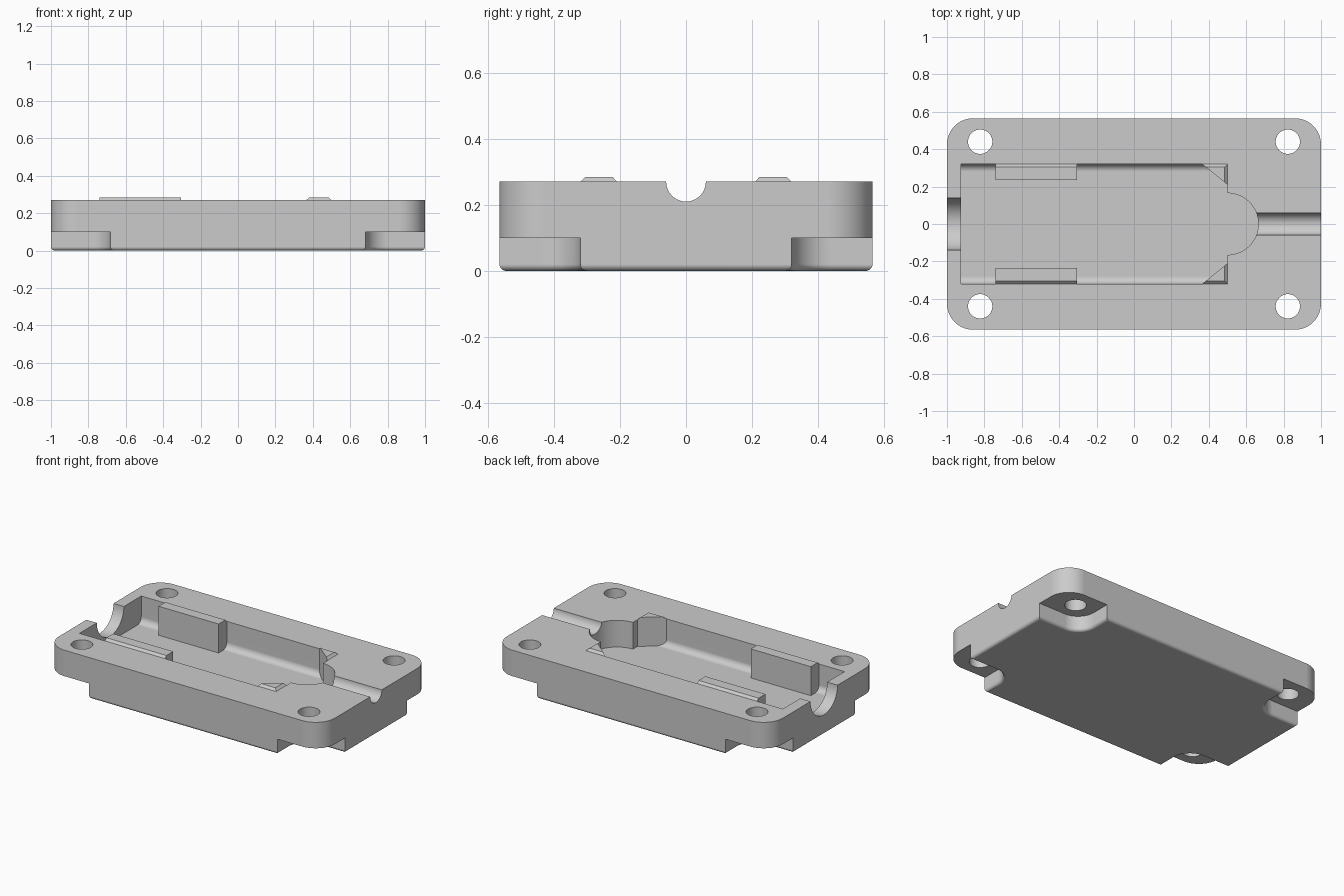
import bpy, bmesh
from math import cos, sin, pi

cube = bpy.data.objects.get("Cube")
if cube:
    bpy.data.objects.remove(cube, do_unlink=True)

# Main dimensions
HALF_X, HALF_Y, TOP = 1.0, 0.565, 0.27
FLOOR, LIP, LEDGE = 0.095, 0.285, 0.10
WALL_Y, END_X, HOLE_X, HOLE_Y = 0.32, 0.5, 0.8225, 0.44
CHAMFER = LIP - TOP

grey = bpy.data.materials.new("light grey plastic")
grey.use_nodes = True
colour = (0.6, 0.6, 0.6, 1)
grey.diffuse_color = colour
grey.node_tree.nodes["Principled BSDF"].inputs["Base Color"].default_value = colour


def arc(cx, cy, r, start, end, steps=16):
    """Points on a circular arc, angles in quarter turns."""
    angles = [(start + (end - start) * i / steps) * pi / 2 for i in range(steps + 1)]
    return [(cx + r * cos(a), cy + r * sin(a)) for a in angles]


def circle(cx, cy, r, steps=64):
    return arc(cx, cy, r, 0, 4, steps)[:-1]


def loft(name, rings):
    """Closed solid through rings that share one point count."""
    bm = bmesh.new()
    loops = [[bm.verts.new(p) for p in ring] for ring in rings]
    n = len(loops[0])
    bm.faces.new(loops[0])
    bm.faces.new(loops[-1])
    for low, high in zip(loops, loops[1:]):
        for i in range(n):
            j = (i + 1) % n
            bm.faces.new((low[i], low[j], high[j], high[i]))
    bmesh.ops.recalc_face_normals(bm, faces=bm.faces)
    mesh = bpy.data.meshes.new(name)
    bm.to_mesh(mesh)
    bm.free()
    mesh.materials.append(grey)
    obj = bpy.data.objects.new(name, mesh)
    bpy.context.collection.objects.link(obj)
    return obj


def prism_z(name, pts, z0, z1):
    return loft(name, [[(x, y, z) for x, y in pts] for z in (z0, z1)])


def prism_x(name, pts, x0, x1):
    return loft(name, [[(x, y, z) for y, z in pts] for x in (x0, x1)])


def activate(obj):
    bpy.ops.object.select_all(action='DESELECT')
    obj.select_set(True)
    bpy.context.view_layer.objects.active = obj


def cut(obj, cutter):
    activate(obj)
    mod = obj.modifiers.new("cut", 'BOOLEAN')
    mod.operation, mod.solver, mod.object = 'DIFFERENCE', 'EXACT', cutter
    bpy.ops.object.modifier_apply(modifier=mod.name)
    bpy.data.objects.remove(cutter, do_unlink=True)


# Rounded block
R = 0.14
outline = []
for k, (sx, sy) in enumerate([(1, 1), (-1, 1), (-1, -1), (1, -1)]):
    outline += arc(sx * (HALF_X - R), sy * (HALF_Y - R), R, k, k + 1)
body = prism_z("case_half", outline, 0, TOP)

# Corner recesses under the screw holes
r = 0.12
nx, ny = 0.6825, WALL_Y
for sx in (-1, 1):
    for sy in (-1, 1):
        pts = arc(nx + r, ny + r, r, 2, 3) + [(1.2, ny), (1.2, 0.8), (nx, 0.8)]
        cut(body, prism_z("corner_cutter", [(sx * x, sy * y) for x, y in pts], -0.1, LEDGE))

# Rounded bottom edge
bm = bmesh.new()
bm.from_mesh(body.data)
bm.normal_update()
rim = [e for e in bm.edges
       if all(v.co.z < 1e-4 for v in e.verts)
       and sum(f.normal.z < -0.9 for f in e.link_faces) == 1]
bmesh.ops.bevel(bm, geom=rim, offset=0.02, segments=5, profile=0.5, affect='EDGES')
bm.to_mesh(body.data)
bm.free()

# Main cavity with filleted floor, and its round end
f = 0.04
trough = (arc(-WALL_Y + f, FLOOR + f, f, 2, 3, 8) + arc(WALL_Y - f, FLOOR + f, f, 3, 4, 8)
          + [(WALL_Y, 0.5), (-WALL_Y, 0.5)])
cut(body, prism_x("cavity_cutter", trough, -0.925, END_X))
cut(body, prism_z("round_end_cutter", circle(END_X, 0, 0.165), FLOOR, 0.5))

# Cable channel, wide end opening and screw holes
cut(body, prism_x("channel_cutter", circle(0, TOP, 0.06), 0.58, 1.1))
cut(body, prism_x("opening_cutter", circle(0, TOP, 0.14), -1.1, -0.9))
for sx in (-1, 1):
    for sy in (-1, 1):
        cut(body, prism_z("hole_cutter", circle(sx * HOLE_X, sy * HOLE_Y, 0.065, 48), -0.1, 0.5))

activate(body)
bpy.ops.object.shade_smooth_by_angle(angle=pi / 6)
body.modifiers.new("clean shading", 'WEIGHTED_NORMAL').keep_sharp = True

# Locating tabs and corner gussets, chamfered toward the walls
base = FLOOR - 0.005
for side, s in (("left", -1), ("right", 1)):
    tab = [(0.235, base), (WALL_Y, base), (WALL_Y, TOP),
           (WALL_Y - CHAMFER, LIP), (0.235, LIP)]
    prism_x(side + "_locating_tab", [(s * y, z) for y, z in tab], -0.74, -0.305)

    dx, dy = 0.135, 0.11
    rings = []
    for z, c in ((base, 0), (TOP, 0), (LIP, CHAMFER)):
        x, y = END_X - c, WALL_Y - c
        rings.append([(END_X - dx + c * dx / dy, s * y, z), (x, s * y, z),
                      (x, s * (WALL_Y - dy + c * dy / dx), z)])
    loft(side + "_corner_gusset", rings)
